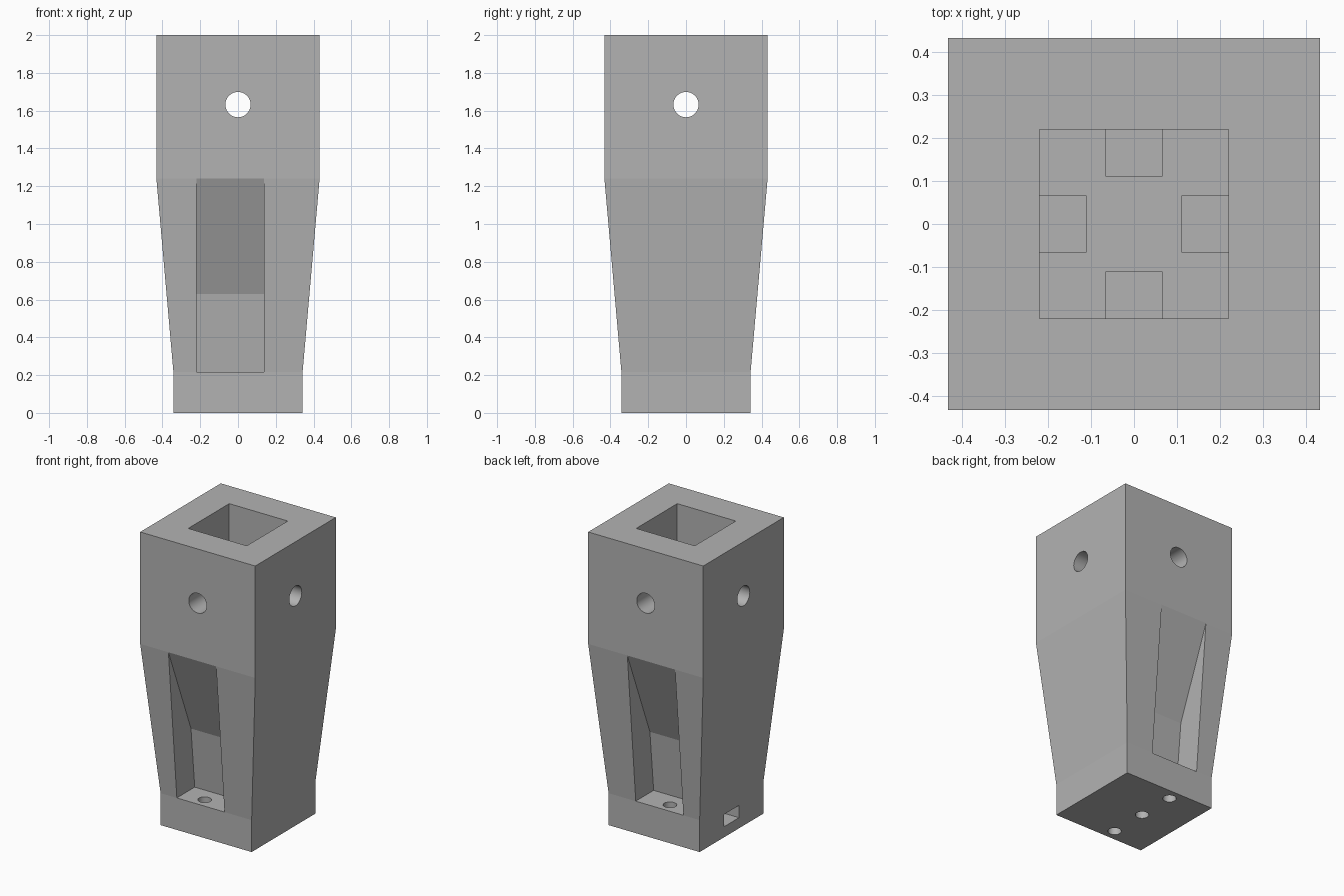
import bpy, bmesh, math
from mathutils import Matrix

if "Cube" in bpy.data.objects:
    bpy.data.objects.remove(bpy.data.objects["Cube"])

grey = bpy.data.materials.new("plain grey")
grey.diffuse_color = (0.45, 0.45, 0.45, 1)
grey.use_nodes = True
grey.node_tree.nodes["Principled BSDF"].inputs["Base Color"].default_value = grey.diffuse_color


def make(name, bm):
    bmesh.ops.recalc_face_normals(bm, faces=bm.faces)
    mesh = bpy.data.meshes.new(name)
    bm.to_mesh(mesh)
    bm.free()
    mesh.materials.append(grey)
    obj = bpy.data.objects.new(name, mesh)
    bpy.context.collection.objects.link(obj)
    return obj


def loft(name, rings):
    """Skin a list of equal-length point rings and cap both ends."""
    bm = bmesh.new()
    loops = [[bm.verts.new(p) for p in ring] for ring in rings]
    for a, b in zip(loops, loops[1:]):
        for i in range(len(a)):
            j = (i + 1) % len(a)
            bm.faces.new((a[i], a[j], b[j], b[i]))
    bm.faces.new(loops[0])
    bm.faces.new(loops[-1])
    return make(name, bm)


def box(name, x0, x1, y0, y1, z0, z1):
    return loft(name, [[(x0, y0, z), (x1, y0, z), (x1, y1, z), (x0, y1, z)]
                       for z in (z0, z1)])


def rod(name, radius, length, centre, axis):
    bm = bmesh.new()
    turn = {"X": Matrix.Rotation(math.pi / 2, 4, "Y"),
            "Y": Matrix.Rotation(math.pi / 2, 4, "X"),
            "Z": Matrix.Identity(4)}[axis]
    bmesh.ops.create_cone(bm, cap_ends=True, segments=40, radius1=radius,
                          radius2=radius, depth=length,
                          matrix=Matrix.Translation(centre) @ turn)
    return make(name, bm)


# Tapered square body
body = loft("post_socket", [
    [(-h, -h, z), (h, -h, z), (h, h, z), (-h, h, z)]
    for h, z in ((0.342, 0), (0.342, 0.217), (0.432, 1.24), (0.432, 2))])

# Square socket in the top, with a rib left standing low on each wall
cutters = [box("socket_cutter", -0.22, 0.22, -0.22, 0.22, 1.43, 2.2)]
plan = []
for k in range(4):
    c, s = (1, 0, -1, 0)[k], (0, 1, 0, -1)[k]
    for x, y in ((0.22, -0.22), (0.22, -0.066), (0.11, -0.066),
                 (0.11, 0.066), (0.22, 0.066)):
        plan.append((c * x - s * y, s * x + c * y))
cutters.append(loft("rib_cutter", [[(x, y, z) for x, y in plan]
                                   for z in (1.24, 1.45)]))

# Cross holes through the socket walls
cutters += [rod("cross_hole_cutter", 0.067, 1.2, (0, 0, 1.632), a) for a in "XY"]

# Sloping pockets and their screw holes, front and back
profile = [(0.15, 0.217), (0.19, 0.63), (0.432, 1.24), (0.50, 1.411), (0.60, 1.411),
           (0.60, 0.217)]
for side in (-1, 1):
    cutters.append(loft("pocket_cutter", [[(x, side * y, z) for y, z in profile]
                                          for x in (-0.22, 0.138)]))
    cutters.append(rod("screw_hole_cutter", 0.042, 0.6,
                       (-0.065, side * 0.265, 0.0), "Z"))

# Centre screw hole and the nut slot opening on the left side
cutters.append(rod("centre_hole_cutter", 0.042, 0.5, (-0.065, 0, 0), "Z"))
cutters.append(box("nut_slot_cutter", -0.5, 0.015, -0.08, 0.08, 0.072, 0.155))

for cutter in cutters:
    mod = body.modifiers.new(cutter.name, "BOOLEAN")
    mod.operation = "DIFFERENCE"
    mod.solver = "EXACT"
    mod.object = cutter
    bpy.context.view_layer.objects.active = body
    body.select_set(True)
    bpy.ops.object.modifier_apply(modifier=mod.name)
    bpy.data.objects.remove(cutter, do_unlink=True)

# Round holes smooth, flat sides sharp
bpy.ops.object.shade_smooth_by_angle(angle=math.radians(15))
# Keep the shallow taper creases crisp
for poly in body.data.polygons:
    if poly.area > 0.03:
        poly.use_smooth = False
